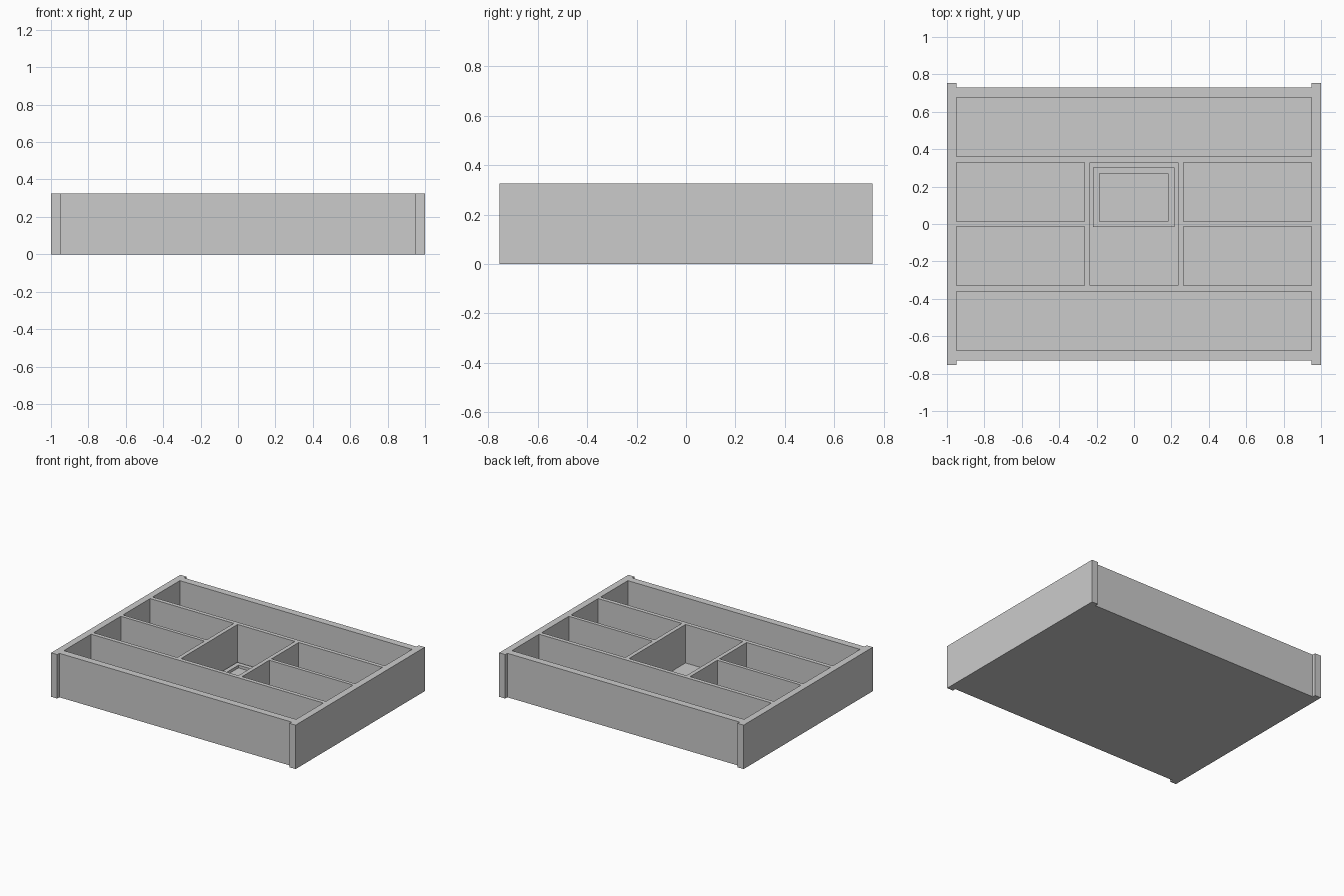
import bpy, bmesh
from mathutils import Vector

if "Cube" in bpy.data.objects:
    bpy.data.objects.remove(bpy.data.objects["Cube"])

H = 0.325        # tray height
FLOOR = 0.04     # floor thickness


def finish(name, bm):
    bmesh.ops.recalc_face_normals(bm, faces=bm.faces)
    mesh = bpy.data.meshes.new(name)
    bm.to_mesh(mesh)
    bm.free()
    obj = bpy.data.objects.new(name, mesh)
    bpy.context.collection.objects.link(obj)
    return obj


def prism(name, outline, z0, z1):
    bm = bmesh.new()
    face = bm.faces.new([bm.verts.new((x, y, z0)) for x, y in outline])
    ext = bmesh.ops.extrude_face_region(bm, geom=[face])
    verts = [g for g in ext["geom"] if isinstance(g, bmesh.types.BMVert)]
    bmesh.ops.translate(bm, verts=verts, vec=(0, 0, z1 - z0))
    return finish(name, bm)


def boxes(name, rects, z0, z1):
    bm = bmesh.new()
    for x0, x1, y0, y1 in rects:
        vs = bmesh.ops.create_cube(bm, size=1)["verts"]
        bmesh.ops.scale(bm, verts=vs, vec=(x1 - x0, y1 - y0, z1 - z0))
        bmesh.ops.translate(bm, verts=vs,
                            vec=Vector((x0 + x1, y0 + y1, z0 + z1)) / 2)
    return finish(name, bm)


def carve(obj, cutter):
    mod = obj.modifiers.new("pockets", "BOOLEAN")
    mod.operation, mod.solver, mod.object = "DIFFERENCE", "EXACT", cutter
    bpy.context.view_layer.objects.active = obj
    bpy.ops.object.modifier_apply(modifier=mod.name)
    bpy.data.objects.remove(cutter)


# Tray block: side panels overhang the recessed front and back panels
quarter = [(1, 0.755), (0.95, 0.755), (0.95, 0.73)]
outline = (quarter + [(-x, y) for x, y in reversed(quarter)]
           + [(-x, -y) for x, y in quarter]
           + [(x, -y) for x, y in reversed(quarter)])
tray = prism("divided_tray", outline, 0, H)

# Compartments: two long ones, four short ones and a square centre
pockets = [(-0.235, 0.235, -0.33, 0.33)]
for y0, y1 in ((0.36, 0.677), (-0.677, -0.36)):
    pockets.append((-0.95, 0.95, y0, y1))
for x0, x1 in ((-0.95, -0.265), (0.265, 0.95)):
    for y0, y1 in ((0.013, 0.33), (-0.33, -0.013)):
        pockets.append((x0, x1, y0, y1))
carve(tray, boxes("pocket_cutter", pockets, FLOOR, H + 0.1))

# Small open frame lying in the back half of the centre compartment
frame = boxes("small_frame", [(-0.218, 0.216, -0.016, 0.303)], FLOOR, FLOOR + 0.02)
carve(frame, boxes("frame_cutter", [(-0.185, 0.183, 0.014, 0.27)],
                   FLOOR - 0.1, FLOOR + 0.1))
